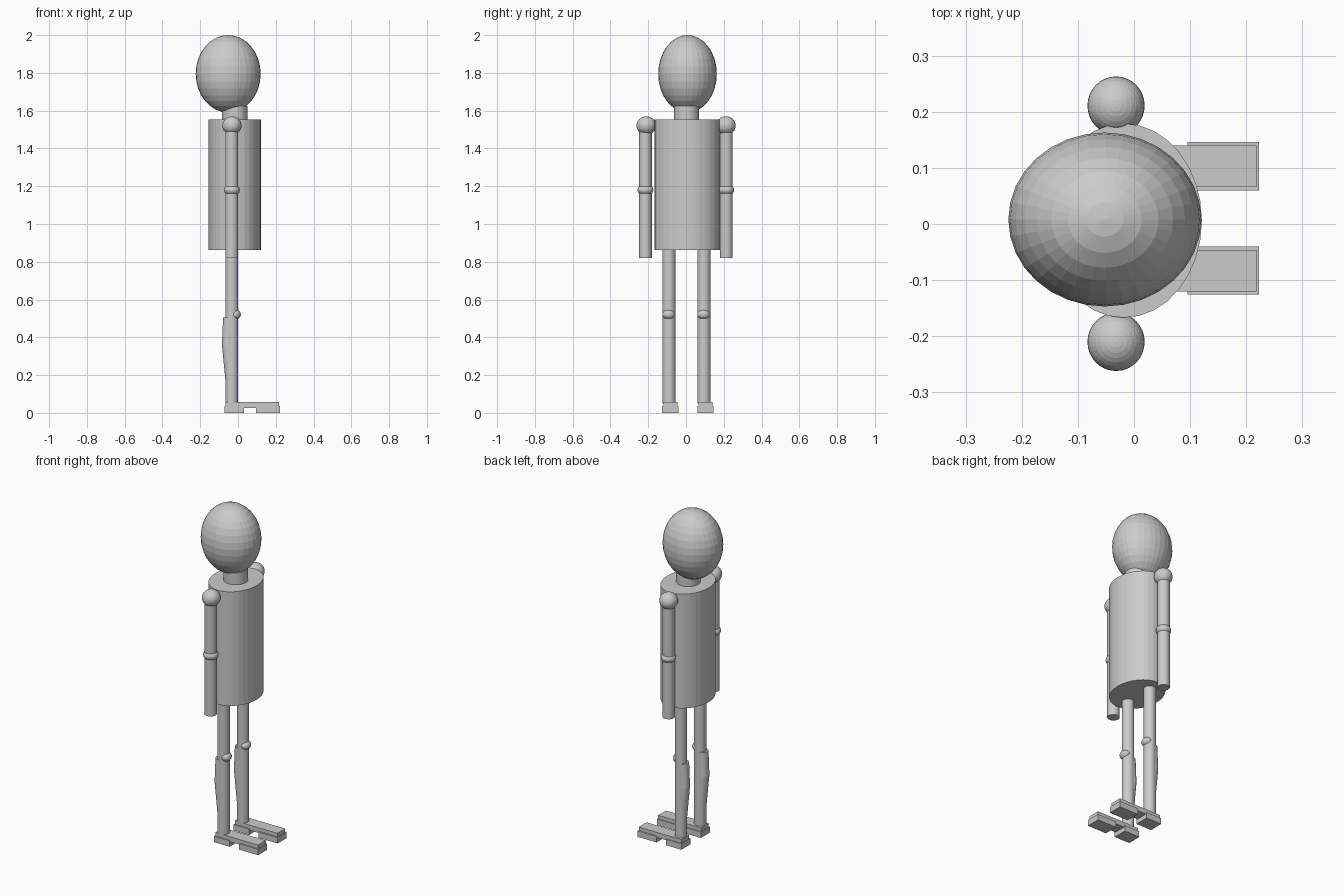
import bpy, bmesh
from mathutils import Matrix, Vector

cube = bpy.data.objects.get("Cube")
if cube:
    bpy.data.objects.remove(cube, do_unlink=True)

grey = bpy.data.materials.new("plain grey")
grey.use_nodes = True
grey.diffuse_color = (0.6, 0.6, 0.6, 1)
grey.node_tree.nodes["Principled BSDF"].inputs["Base Color"].default_value = (0.6, 0.6, 0.6, 1)


def finish(name, bm):
    bmesh.ops.recalc_face_normals(bm, faces=bm.faces)
    mesh = bpy.data.meshes.new(name)
    bm.to_mesh(mesh)
    bm.free()
    mesh.materials.append(grey)
    obj = bpy.data.objects.new(name, mesh)
    bpy.context.collection.objects.link(obj)
    return obj


def ellipsoid(name, centre, radii):
    bm = bmesh.new()
    bmesh.ops.create_uvsphere(bm, u_segments=32, v_segments=16, radius=1)
    bmesh.ops.transform(bm, matrix=Matrix.LocRotScale(Vector(centre), None, Vector(radii)), verts=bm.verts)
    return finish(name, bm)


def column(name, x, y, bottom, top, rx, ry=None):
    bm = bmesh.new()
    bmesh.ops.create_cone(bm, cap_ends=True, segments=32, radius1=1, radius2=1, depth=1)
    place = Matrix.LocRotScale(Vector((x, y, (bottom + top) / 2)), None, Vector((rx, ry or rx, top - bottom)))
    bmesh.ops.transform(bm, matrix=place, verts=bm.verts)
    return finish(name, bm)


def add_box(bm, low, high):
    low, high = Vector(low), Vector(high)
    place = Matrix.LocRotScale((low + high) / 2, None, high - low)
    bmesh.ops.create_cube(bm, size=1, matrix=place)


def calf(name, y):
    # Bent tube: each station is height, x centre, radius
    bm = bmesh.new()
    rings = []
    for z, x, r in ((0.165, -0.036, 0.03), (0.36, -0.052, 0.033), (0.505, -0.047, 0.032)):
        ring = bmesh.ops.create_circle(bm, segments=32, radius=r, matrix=Matrix.Translation((x, y, z)))
        rings.append(ring["verts"])
    for a, b in zip(rings, rings[1:]):
        for i in range(len(a)):
            j = (i + 1) % len(a)
            bm.faces.new((a[i], a[j], b[j], b[i]))
    bm.faces.new(rings[0])
    bm.faces.new(rings[-1])
    return finish(name, bm)


def foot(name, y):
    # Upper plate bridging a heel block and a toe block
    bm = bmesh.new()
    add_box(bm, (-0.067, y - 0.037, 0.027), (0.218, y + 0.037, 0.058))
    for back, front in ((-0.071, 0.032), (0.095, 0.223)):
        add_box(bm, (back, y - 0.043, 0), (front, y + 0.043, 0.036))
    return finish(name, bm)


# Head, neck and torso
ellipsoid("head", (-0.052, 0.008, 1.795), (0.172, 0.155, 0.205))
column("neck", -0.017, 0.003, 1.54, 1.625, 0.067)
column("torso", -0.018, 0.006, 0.863, 1.553, 0.139, 0.173)

# Limbs on each side
for side, arm_y, leg_y, foot_y in (("left", 0.213, 0.095, 0.103), ("right", -0.215, -0.09, -0.083)):
    shoulder_y = 0.211 if side == "left" else -0.21
    ellipsoid(side + "_shoulder", (-0.032, shoulder_y, 1.521), (0.051, 0.052, 0.049))
    column(side + "_upper_arm", -0.033, arm_y, 1.18, 1.52, 0.034)
    ellipsoid(side + "_elbow", (-0.032, arm_y, 1.18), (0.042, 0.042, 0.031))
    column(side + "_forearm", -0.033, arm_y, 0.82, 1.18, 0.034)
    column(side + "_thigh", -0.033, leg_y, 0.52, 0.88, 0.034)
    ellipsoid(side + "_knee", (-0.013, leg_y - 0.002, 0.521), (0.028, 0.033, 0.026))
    column(side + "_shin", -0.033, leg_y, 0.05, 0.52, 0.034)
    calf(side + "_calf", leg_y - 0.002)
    foot(side + "_foot", foot_y)
